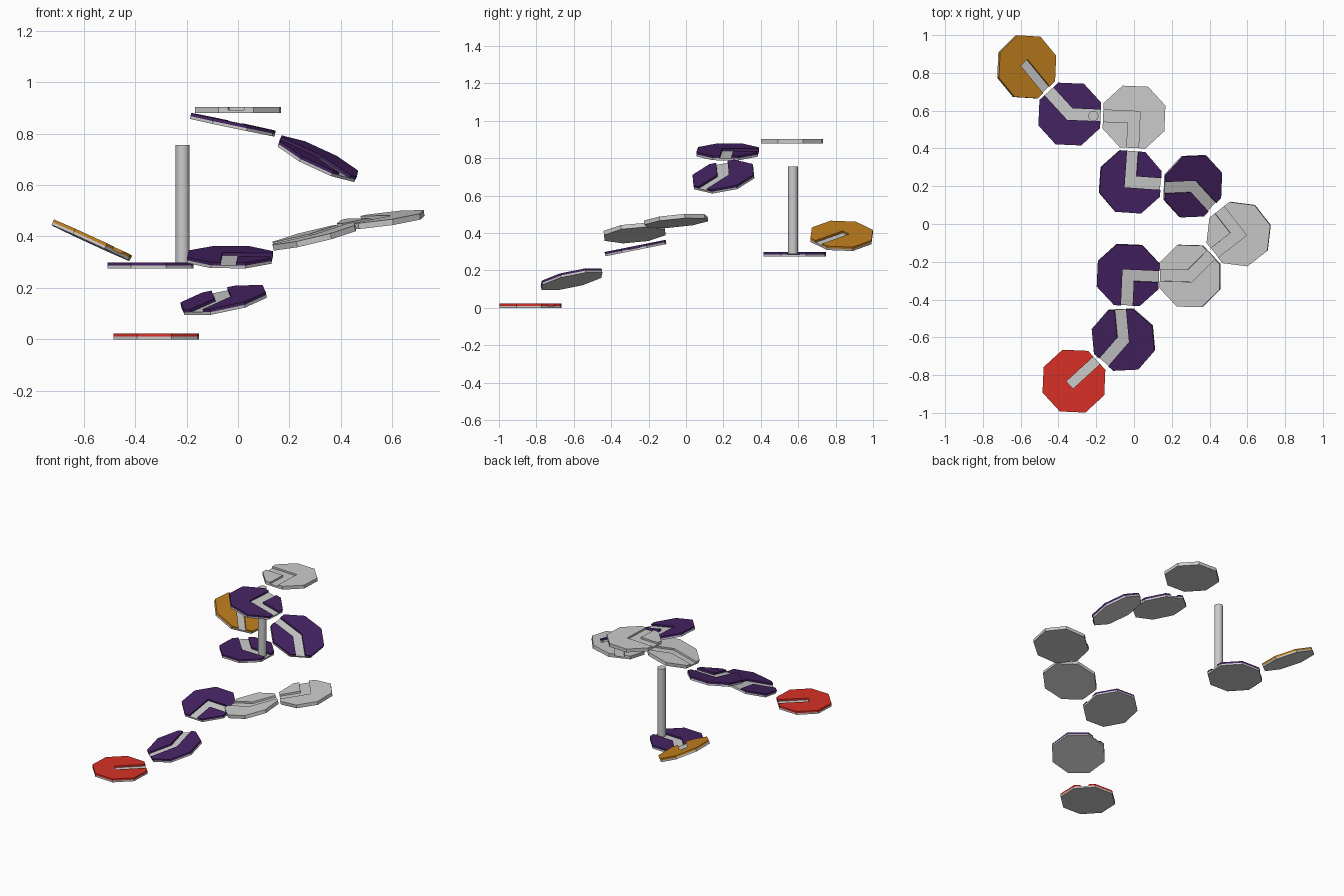
import bpy, bmesh
from math import cos, sin, radians, tan, pi
from mathutils import Vector, Matrix

if "Cube" in bpy.data.objects:
    bpy.data.objects.remove(bpy.data.objects["Cube"])

R = 0.177                    # octagon corner radius
A = R * cos(pi / 8)          # centre to edge
BASE, TOP = 0.011, 0.012     # layer thicknesses
HALF = BASE / 2 + TOP / 2


def material(name, rgb):
    m = bpy.data.materials.new(name)
    m.diffuse_color = (*rgb, 1)
    m.use_nodes = True
    m.node_tree.nodes["Principled BSDF"].inputs["Base Color"].default_value = m.diffuse_color
    return m


MATS = {
    "red": material("red", (0.68, 0.03, 0.018)),
    "purple": material("purple", (0.06, 0.017, 0.125)),
    "orange": material("orange", (0.55, 0.22, 0.013)),
    "plain": None,
}


def corner(k):
    # octagon corner between edge k and edge k + 1
    a = radians(45 * k + 22.5)
    return Vector((R * cos(a), R * sin(a)))


def polar(k, along, side):
    # point along the direction of edge k, offset counter-clockwise by side
    a = radians(45 * k)
    return Vector((along * cos(a) - side * sin(a), along * sin(a) + side * cos(a)))


def prisms(name, outlines, z0, z1, matrix, mat=None):
    bm = bmesh.new()
    for pts in outlines:
        lo = [bm.verts.new((p.x, p.y, z0)) for p in pts]
        hi = [bm.verts.new((p.x, p.y, z1)) for p in pts]
        bm.faces.new(lo[::-1])
        bm.faces.new(hi)
        n = len(pts)
        for i in range(n):
            j = (i + 1) % n
            bm.faces.new((lo[i], lo[j], hi[j], hi[i]))
    me = bpy.data.meshes.new(name)
    bm.to_mesh(me)
    bm.free()
    ob = bpy.data.objects.new(name, me)
    ob.matrix_world = matrix
    if mat:
        me.materials.append(mat)
    bpy.context.collection.objects.link(ob)
    return ob


def side_piece(a, b, w):
    # top layer counter-clockwise from path opening a to path opening b
    span = (b - a) % 8
    mitre = polar(a, w / tan(radians(45 * span) / 2), w)
    return ([polar(a, A, w)] + [corner(a + i) for i in range(span)]
            + [polar(b, A, -w), mitre])


def end_piece(a, w):
    # top layer with a dead-end path opening at edge a
    return ([polar(a, A, w)] + [corner(a + i) for i in range(8)]
            + [polar(a, A, -w), polar(a, -0.03, -w), polar(a, -0.03, w)])


# name, colour, centre, slope in x and y, turn, path openings (45 degree steps)
TILES = [
    ("start_tile", "red", (-0.318, -0.832, 0.0115), (0, 0), -2.5, (1,)),
    ("tile_1", "purple", (-0.056, -0.612, 0.153), (0.20, 0.22), 4, (5, 2)),
    ("tile_2", "purple", (-0.031, -0.270, 0.320), (0, 0.20), -2.5, (6, 0)),
    ("tile_3", "plain", (0.296, -0.275, 0.400), (0.24, 0.09), -1, (4, 1)),
    ("tile_4", "plain", (0.554, -0.053, 0.465), (0.13, 0.09), -7, (5, 3)),
    ("tile_5", "purple", (0.311, 0.200, 0.702), (-0.47, 0.20), 0, (7, 4)),
    ("tile_6", "purple", (-0.020, 0.223, 0.834), (-0.21, 0.01), -4, (0, 2)),
    ("tile_7", "plain", (0.0, 0.566, 0.891), (0, 0), -2.5, (6, 4)),
    ("tile_8", "purple", (-0.340, 0.582, 0.287), (0, 0), -2.5, (0, 3)),
    ("finish_tile", "orange", (-0.568, 0.832, 0.385), (-0.46, -0.02), -3, (7,)),
]

for name, colour, pos, (gx, gy), turn, ends in TILES:
    tilt = Vector((0, 0, 1)).rotation_difference(Vector((-gx, -gy, 1)).normalized())
    mat4 = (Matrix.Translation(pos) @ tilt.to_matrix().to_4x4()
            @ Matrix.Rotation(radians(turn), 4, 'Z'))
    # pale lower plate, whose surface shows as the path
    prisms(name + "_base", [[corner(k) for k in range(8)]], -HALF, BASE - HALF, mat4)
    # coloured upper plate with the path left open
    if len(ends) == 1:
        pieces = [end_piece(ends[0], 0.026)]
    else:
        a, b = ends
        pieces = [side_piece(a, b, 0.031), side_piece(b, a, 0.031)]
    prisms(name + "_top", pieces, BASE - HALF, HALF, mat4, MATS[colour])

# upright pole on the low tile
bpy.ops.mesh.primitive_cylinder_add(vertices=32, radius=0.027, depth=0.467,
                                    location=(-0.215, 0.572, 0.5225))
bpy.context.object.name = "pole"
bpy.ops.object.shade_smooth_by_angle()
